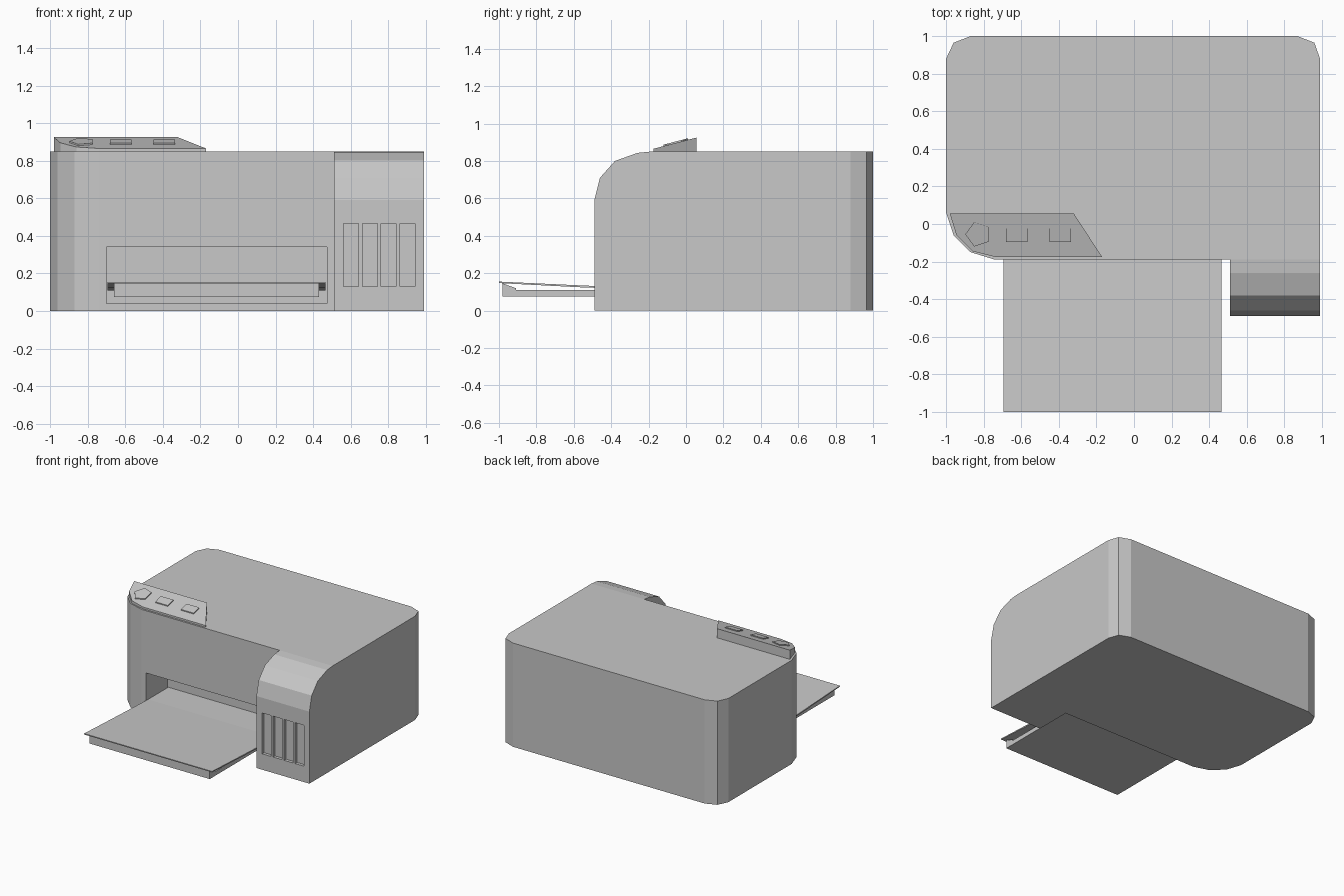
import bpy
import bmesh
import math

cube = bpy.data.objects.get("Cube")
if cube:
    bpy.data.objects.remove(cube, do_unlink=True)

# One grey plastic for the whole machine
grey = bpy.data.materials.new("light_grey_plastic")
grey.use_nodes = True
colour = (0.58, 0.58, 0.58, 1)
grey.diffuse_color = colour
grey.node_tree.nodes["Principled BSDF"].inputs["Base Color"].default_value = colour


def prism(name, outline, axis, lo, hi):
    """Extrude an outline: (x, y) along z, or (y, z) along x."""
    place = (lambda p, w: (p[0], p[1], w)) if axis == "z" else (lambda p, w: (w, p[0], p[1]))
    bm = bmesh.new()
    bottom = [bm.verts.new(place(p, lo)) for p in outline]
    top = [bm.verts.new(place(p, hi)) for p in outline]
    bm.faces.new(bottom)
    bm.faces.new(top)
    n = len(outline)
    for i in range(n):
        j = (i + 1) % n
        bm.faces.new((bottom[i], bottom[j], top[j], top[i]))
    bmesh.ops.recalc_face_normals(bm, faces=bm.faces)
    mesh = bpy.data.meshes.new(name)
    bm.to_mesh(mesh)
    bm.free()
    mesh.materials.append(grey)
    obj = bpy.data.objects.new(name, mesh)
    bpy.context.collection.objects.link(obj)
    return obj


def rect(x0, x1, y0, y1):
    return [(x0, y0), (x1, y0), (x1, y1), (x0, y1)]


def cut(obj, cutter):
    """Subtract the cutter, then discard it."""
    cutter.hide_render = True
    mod = obj.modifiers.new("cut", "BOOLEAN")
    mod.operation = "DIFFERENCE"
    mod.solver = "EXACT"
    mod.object = cutter
    bpy.context.view_layer.objects.active = obj
    bpy.ops.object.modifier_apply(modifier=mod.name)
    bpy.data.objects.remove(cutter, do_unlink=True)


# Main housing with rounded corners and the paper opening
housing = prism("housing", [
    (0.99, -0.19), (0.99, 0.88), (0.96, 0.965), (0.87, 1), (-0.87, 1), (-0.96, 0.965),
    (-1, 0.88), (-1, 0.06), (-0.96, -0.06), (-0.87, -0.15), (-0.74, -0.19)], "z", 0, 0.85)
cut(housing, prism("opening_cutter", rect(-0.70, 0.475, -0.3, 0.09), "z", 0.04, 0.34))

# Ink tank block with curved top and four sunken windows
tank = prism("ink_tank", [
    (-0.19, 0), (-0.49, 0), (-0.49, 0.59), (-0.46, 0.71), (-0.38, 0.80),
    (-0.26, 0.843), (-0.19, 0.85)], "x", 0.51, 0.99)
for i in range(4):
    x = 0.562 + 0.1 * i
    cut(tank, prism("window_cutter", rect(x, x + 0.08, -0.6, -0.465), "z", 0.13, 0.465))

# Output tray with raised front lip
prism("tray_base", [
    (-0.98, 0.075), (-0.98, 0.145), (-0.91, 0.12), (-0.91, 0.11),
    (0.09, 0.11), (0.09, 0.075)], "x", -0.66, 0.43)

# Thin tray sheet that rises to the front and lies flat inside the opening
prism("tray_sheet", [
    (-1, 0.155), (-0.57, 0.135), (-0.17, 0.118), (0.09, 0.118),
    (0.09, 0.11), (-0.17, 0.11), (-0.57, 0.125), (-1, 0.147)], "x", -0.695, 0.465)


def tilt(obj, above):
    """Lift the vertices above a height onto the sloping panel plane."""
    for v in obj.data.vertices:
        if v.co.z > above:
            v.co.z += 0.26 * (v.co.y + 0.175)


# Sloping control panel
panel = prism("control_panel", [
    (-0.98, 0.055), (-0.32, 0.055), (-0.17, -0.175), (-0.74, -0.175),
    (-0.86, -0.145), (-0.945, -0.06)], "z", 0.85, 0.865)
tilt(panel, 0.86)

# Raised buttons: a pentagon and two rectangles
pentagon = [(-0.83 + 0.068 * math.cos(math.pi + a), -0.055 + 0.068 * math.sin(math.pi + a))
            for a in (math.tau * k / 5 for k in range(5))]
buttons = {
    "power_button": pentagon,
    "left_button": rect(-0.45, -0.335, -0.097, -0.025),
    "right_button": rect(-0.682, -0.567, -0.097, -0.025),
}
for name, outline in buttons.items():
    tilt(prism(name, outline, "z", 0.86, 0.873), 0)
